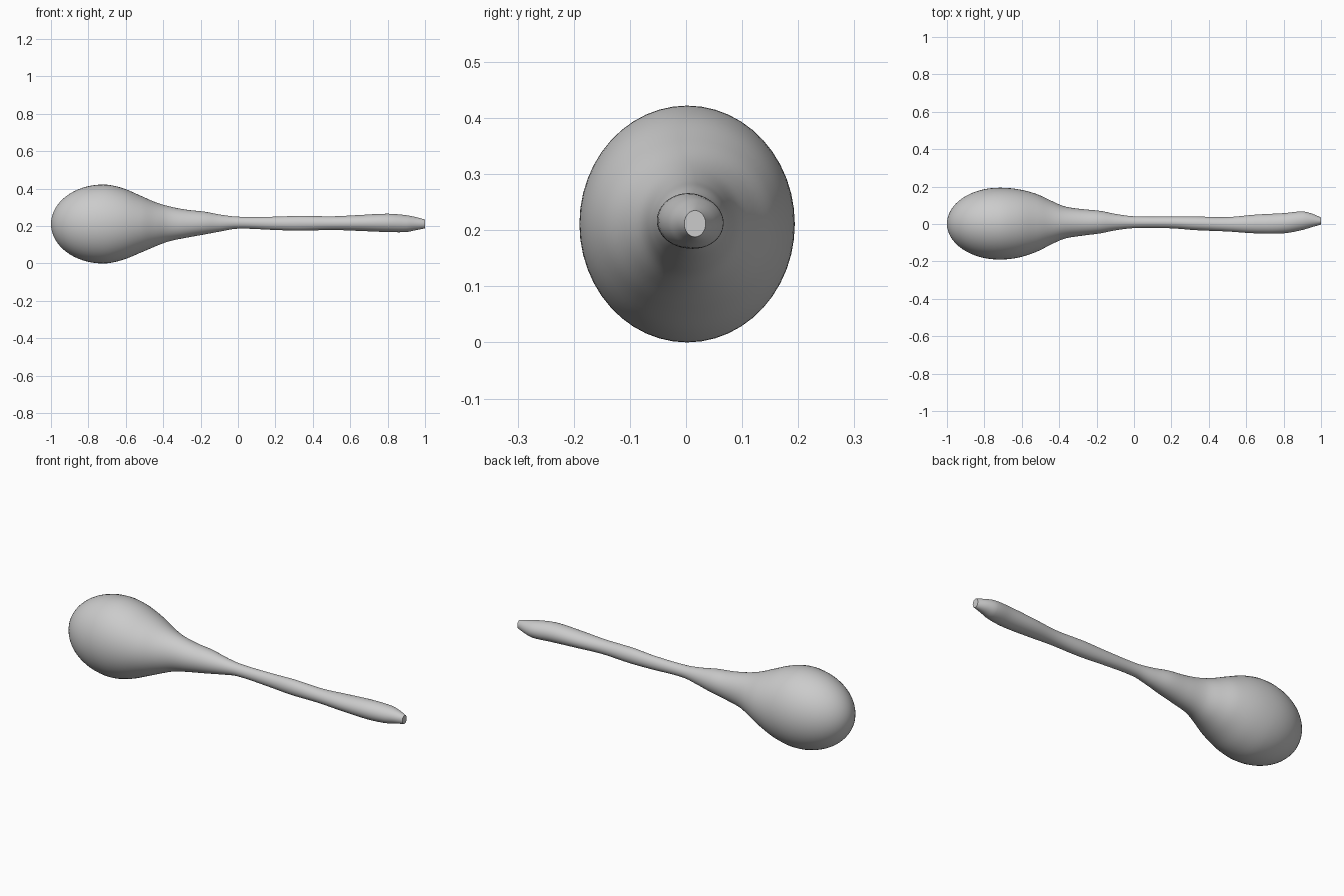
import bpy, bmesh, math

if "Cube" in bpy.data.objects:
    bpy.data.objects.remove(bpy.data.objects["Cube"])

SIDES = 48
# x, y min, y max, z min, z max along the neck, starting at the widest point
PROFILE = [
    (-0.72, -0.190, 0.194, 0.000, 0.422),
    (-0.62, -0.180, 0.186, 0.018, 0.404),
    (-0.52, -0.148, 0.160, 0.058, 0.362),
    (-0.44, -0.108, 0.123, 0.092, 0.327),
    (-0.37, -0.078, 0.094, 0.118, 0.306),
    (-0.28, -0.063, 0.080, 0.137, 0.288),
    (-0.18, -0.050, 0.070, 0.155, 0.277),
    (-0.10, -0.034, 0.054, 0.170, 0.262),
    (0.00, -0.022, 0.041, 0.186, 0.250),
    (0.20, -0.023, 0.040, 0.179, 0.250),
    (0.33, -0.033, 0.040, 0.175, 0.255),
    (0.50, -0.040, 0.037, 0.179, 0.252),
    (0.65, -0.050, 0.050, 0.174, 0.259),
    (0.80, -0.050, 0.058, 0.168, 0.266),
    (0.90, -0.032, 0.067, 0.168, 0.258),
    (0.95, -0.017, 0.056, 0.178, 0.248),
    (1.00, -0.003, 0.035, 0.188, 0.235),
]


def slope(i, k):
    if i == 0:
        return 0.0
    a, b = PROFILE[i - 1], PROFILE[min(i + 1, len(PROFILE) - 1)]
    return (b[k] - a[k]) / (b[0] - a[0])


def smooth_section(i, t):
    p, q = PROFILE[i], PROFILE[i + 1]
    h = q[0] - p[0]
    row = [p[0] + h * t]
    for k in range(1, 5):
        row.append((2*t**3 - 3*t**2 + 1) * p[k] + (t**3 - 2*t**2 + t) * h * slope(i, k)
                   + (3*t**2 - 2*t**3) * q[k] + (t**3 - t**2) * h * slope(i + 1, k))
    return row


# Rounded bulb end, then the interpolated neck and handle
sections = []
x0, y0, y1, z0, z1 = PROFILE[0]
for n in range(1, 16):
    a = math.pi / 2 * n / 16
    s, cy, cz = math.sin(a), (y0 + y1) / 2, (z0 + z1) / 2
    ry, rz = (y1 - y0) / 2 * s, (z1 - z0) / 2 * s
    sections.append([x0 - 0.28 * math.cos(a), cy - ry, cy + ry, cz - rz, cz + rz])
for i in range(len(PROFILE) - 1):
    sections += [smooth_section(i, n / 5) for n in range(5)]
sections.append(list(PROFILE[-1]))

# Skin the elliptical sections
bm = bmesh.new()
rings = []
for x, ya, yb, za, zb in sections:
    rings.append([bm.verts.new((x, (ya + yb) / 2 + (yb - ya) / 2 * math.cos(2 * math.pi * j / SIDES),
                                (za + zb) / 2 + (zb - za) / 2 * math.sin(2 * math.pi * j / SIDES)))
                  for j in range(SIDES)])
for a, b in zip(rings, rings[1:]):
    for j in range(SIDES):
        k = (j + 1) % SIDES
        bm.faces.new((a[j], a[k], b[k], b[j]))

# Bulb pole and flat handle end
pole = bm.verts.new((-1.0, (y0 + y1) / 2, (z0 + z1) / 2))
for j in range(SIDES):
    bm.faces.new((pole, rings[0][(j + 1) % SIDES], rings[0][j]))
bm.faces.new(rings[-1])
bmesh.ops.recalc_face_normals(bm, faces=bm.faces)

mesh = bpy.data.meshes.new("gourd")
bm.to_mesh(mesh)
bm.free()
gourd = bpy.data.objects.new("gourd", mesh)
bpy.context.collection.objects.link(gourd)
bpy.context.view_layer.objects.active = gourd
gourd.select_set(True)
bpy.ops.object.shade_smooth_by_angle(angle=math.radians(40))
